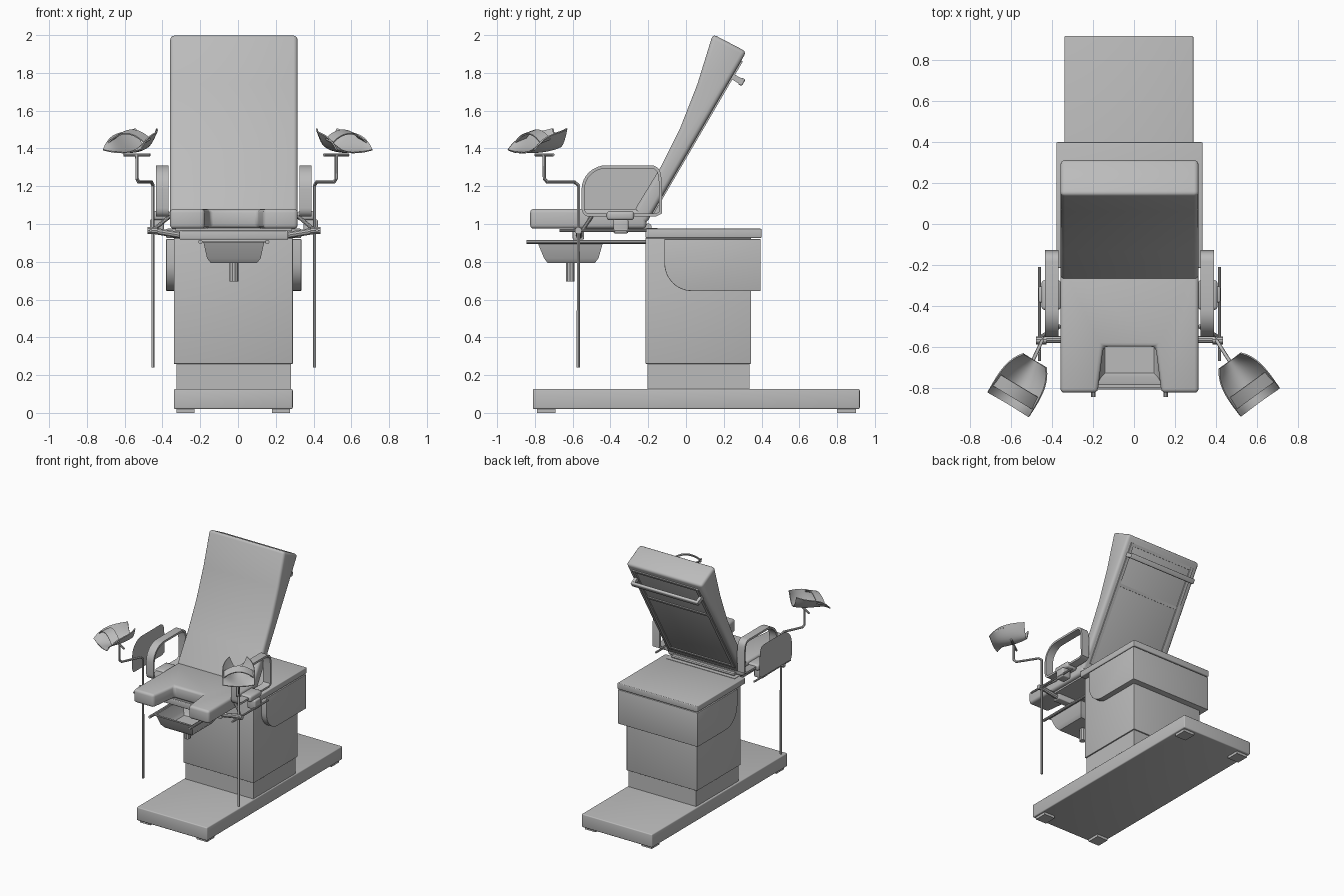
import bpy, bmesh, math
from mathutils import Vector, Matrix

cube = bpy.data.objects.get("Cube")
if cube:
    bpy.data.objects.remove(cube, do_unlink=True)

GREY = (0.5, 0.5, 0.5, 1)
grey = bpy.data.materials.new("plain_grey")
grey.use_nodes = True
grey.diffuse_color = GREY
grey.node_tree.nodes["Principled BSDF"].inputs["Base Color"].default_value = GREY

CX = -0.022  # the body's centre line


def finish(obj, bevel=0.0, segments=3, thickness=0.0):
    """Add modifiers, turn the object into a plain mesh, shade and colour it."""
    if thickness:
        mod = obj.modifiers.new("Solidify", 'SOLIDIFY')
        mod.thickness, mod.offset = thickness, 0
    if bevel:
        mod = obj.modifiers.new("Bevel", 'BEVEL')
        mod.width, mod.segments = bevel, segments
        mod.limit_method, mod.angle_limit = 'ANGLE', math.radians(40)
    bpy.ops.object.select_all(action='DESELECT')
    obj.select_set(True)
    bpy.context.view_layer.objects.active = obj
    bpy.ops.object.convert(target='MESH')
    obj = bpy.context.object
    obj.data.materials.clear()
    obj.data.materials.append(grey)
    bpy.ops.object.shade_smooth_by_angle(angle=math.radians(35))
    return obj


def from_bmesh(name, bm, **kw):
    bmesh.ops.recalc_face_normals(bm, faces=bm.faces)
    mesh = bpy.data.meshes.new(name)
    bm.to_mesh(mesh)
    bm.free()
    obj = bpy.data.objects.new(name, mesh)
    bpy.context.collection.objects.link(obj)
    return finish(obj, **kw)


def box(name, x, y, z, matrix=None, **kw):
    bm = bmesh.new()
    bmesh.ops.create_cube(bm, size=1)
    for v in bm.verts:
        v.co = Vector([a + (b - a) * (c + 0.5) for (a, b), c in zip((x, y, z), v.co)])
    if matrix:
        bm.transform(matrix)
    return from_bmesh(name, bm, **kw)


def prism(name, pts, axis, lo, hi, caps=True, **kw):
    """Extrude an outline along x (points are y, z) or z (points are x, y)."""
    place = (lambda p, t: (t, *p)) if axis == 'x' else (lambda p, t: (*p, t))
    bm = bmesh.new()
    rows = [[bm.verts.new(place(p, t)) for p in pts] for t in (lo, hi)]
    n = len(pts)
    for i in range(n):
        j = (i + 1) % n
        bm.faces.new((rows[0][i], rows[0][j], rows[1][j], rows[1][i]))
    if caps:
        for row in rows:
            bm.faces.new(row)
    return from_bmesh(name, bm, **kw)


def tube(name, pts, radius):
    curve = bpy.data.curves.new(name, 'CURVE')
    curve.dimensions = '3D'
    curve.bevel_depth, curve.bevel_resolution, curve.use_fill_caps = radius, 3, True
    spline = curve.splines.new('POLY')
    spline.points.add(len(pts) - 1)
    for p, co in zip(spline.points, pts):
        p.co = (*co, 1)
    obj = bpy.data.objects.new(name, curve)
    bpy.context.collection.objects.link(obj)
    return finish(obj)


def arc(cx, cy, rx, ry, start, end, steps=8):
    angles = [math.radians(start + (end - start) * i / steps) for i in range(steps + 1)]
    return [(cx + rx * math.cos(a), cy + ry * math.sin(a)) for a in angles]


# Base with four feet
box("base_plate", (-0.34, 0.29), (-0.81, 0.92), (0.02, 0.127), bevel=0.008)
for fx in (-0.325, 0.18):
    for fy in (-0.79, 0.8):
        box("base_foot", (fx, fx + 0.095), (fy, fy + 0.1), (0, 0.022))

# Column and housing
box("lower_column", (-0.325, 0.28), (-0.205, 0.335), (0.12, 0.262))
box("upper_column", (-0.34, 0.29), (-0.215, 0.345), (0.26, 0.925), bevel=0.003)
prism("column_housing", [(-0.115, 0.92)] + arc(0.03, 0.795, 0.145, 0.15, 180, 270)
      + [(0.395, 0.645), (0.395, 0.92)], 'x', -0.38, 0.335, bevel=0.003)
box("housing_lid", (-0.38, 0.335), (-0.215, 0.4), (0.926, 0.975), bevel=0.006)

# Seat cushion with front cutout
prism("seat_cushion", [(-0.36, -0.825), (-0.178, -0.825), (-0.15, -0.6), (0.106, -0.6),
                       (0.134, -0.825), (0.316, -0.825), (0.316, -0.21), (-0.36, -0.21)],
      'z', 0.975, 1.08, bevel=0.02)
box("seat_board", (-0.33, 0.286), (-0.59, -0.15), (0.962, 0.978))

# Backrest cushion
prism("backrest_cushion", [(-0.235, 0.985), (-0.275, 1.07), (-0.135, 1.3), (-0.03, 1.51),
                           (0.06, 1.74), (0.142, 2.005), (0.32, 1.912), (-0.2, 1.02)],
      'x', -0.36, 0.316, bevel=0.022)

# Frame and handle on the tilted back face
tilt = Matrix.Translation((CX, 0.31, 1.9)) @ Matrix.Rotation(math.radians(-30.3), 4, 'X')
for s in (-1, 1):
    box("back_frame_side", sorted((s * 0.27, s * 0.295)), (-0.005, 0.012), (-0.98, -0.04), tilt)
    box("handle_bracket", sorted((s * 0.275, s * 0.3)), (-0.01, 0.07), (-0.15, -0.12), tilt)
for h in (-0.98, -0.37, -0.06):
    box("back_frame_bar", (-0.28, 0.28), (-0.005, 0.01), (h, h + 0.022), tilt)
box("back_handle", (-0.3, 0.3), (0.05, 0.073), (-0.155, -0.115), tilt, bevel=0.008)
tube("backrest_hinge", [(-0.3, -0.2, 0.985), (0.256, -0.2, 0.985)], 0.018)

# Open basin, rails and drain
bm = bmesh.new()
loops = []
for hx, y0, y1, z in ((0.185, -0.8, -0.42, 0.905), (0.16, -0.785, -0.44, 0.905),
                      (0.14, -0.75, -0.465, 0.82), (0.12, -0.73, -0.485, 0.795)):
    loops.append([bm.verts.new((CX + sx * hx, y, z))
                  for sx, y in ((-1, y0), (1, y0), (1, y1), (-1, y1))])
for a, b in zip(loops, loops[1:]):
    for i in range(4):
        j = (i + 1) % 4
        bm.faces.new((a[i], a[j], b[j], b[i]))
bm.faces.new(loops[-1])
from_bmesh("basin", bm, thickness=0.006)
tube("basin_drain", [(CX, -0.613, 0.8), (CX, -0.613, 0.695)], 0.024)
for s in (-1, 1):
    tube("basin_rail", [(CX + s * 0.177, -0.845, 0.905), (CX + s * 0.177, -0.2, 0.905)], 0.011)

# Cross beam carrying the leg supports
box("cross_beam", (-0.31, 0.266), (-0.6, -0.54), (0.918, 0.965), bevel=0.006)

# Armrest loops, their mounts and side rods
loop = ([(-0.135, 1.06), (-0.135, 1.22)] + arc(-0.185, 1.255, 0.045, 0.048, 0, 90, 5)
        + arc(-0.42, 1.183, 0.125, 0.12, 90, 180)
        + arc(-0.515, 1.085, 0.03, 0.038, 180, 270, 5) + [(-0.16, 1.047)])
for s in (-1, 1):
    def span(a, b):
        return sorted((CX + s * a, CX + s * b))
    prism("armrest_loop", loop, 'x', *span(0.347, 0.412), caps=False, thickness=0.016)
    box("armrest_mount", span(0.335, 0.43), (-0.42, -0.275), (1.02, 1.068), bevel=0.015)
    box("armrest_knob", span(0.37, 0.445), (-0.385, -0.305), (0.95, 1.025), bevel=0.01)
    tube("side_rod", [(CX + s * 0.44, -0.67, 0.965), (CX + s * 0.44, -0.21, 0.965)], 0.008)
    tube("support_arm", [(CX + s * 0.28, -0.565, 0.94), (CX + s * 0.43, -0.565, 0.965)], 0.018)
    tube("support_brace", [(CX + s * 0.43, -0.55, 0.965), (CX + s * 0.34, -0.5, 1.04)], 0.01)
    tube("rod_clamp", [(CX + s * 0.405, -0.57, 0.965), (CX + s * 0.458, -0.57, 0.965)], 0.019)

# Loose side panel standing off the right armrest
bm = bmesh.new()
bm.faces.new([bm.verts.new((-0.565, y, z)) for y, z in loop])
from_bmesh("side_panel", bm)


def leg_rest(side, x, y, angle):
    """A flared trough with a strap arched across it, turned outward."""
    turn = Matrix.Translation((x, y, 0)) @ Matrix.Rotation(angle, 4, 'Z')

    def sheet(name, half_w, v0, v1, height):
        bm = bmesh.new()
        nu, nv = 14, 10
        grid = []
        for j in range(nv + 1):
            t = j / nv
            v = v0 + (v1 - v0) * t
            row = []
            for i in range(nu + 1):
                u = 2 * i / nu - 1
                row.append(bm.verts.new(turn @ Vector((u * half_w(t), v(u) if callable(v) else v,
                                                       height(u, t)))))
            grid.append(row)
        for j in range(nv):
            for i in range(nu):
                bm.faces.new((grid[j][i], grid[j][i + 1], grid[j + 1][i + 1], grid[j + 1][i]))
        from_bmesh(name, bm, thickness=0.007)

    # t runs from the rounded rear end to the flared front end
    sheet(side + "_leg_trough", lambda t: 0.118 * (1 - 0.45 * (1 - t) ** 4), 0.125, -0.125,
          lambda u, t: 1.378 + 0.098 * u * u * (1 - 0.85 * t ** 4) + 0.03 * (1 - t) ** 3)
    sheet(side + "_leg_strap", lambda t: 0.115, -0.02, -0.085,
          lambda u, t: 1.497 - 0.05 * u * u - 0.02 * t)


# Leg support posts with their troughs
for side, x, top_x, head, angle in (("right", -0.45, -0.535, (-0.55, -0.775), -31),
                                    ("left", 0.405, 0.52, (0.543, -0.77), 36)):
    tube(side + "_leg_post", [(x, -0.57, 0.24), (x, -0.57, 1.205), (x + (top_x - x) * 0.1, -0.59, 1.222),
                              (x + (top_x - x) * 0.9, -0.735, 1.222), (top_x, -0.75, 1.24),
                              (top_x, -0.75, 1.365)], 0.009)
    a = math.radians(angle)
    dx, dy = 0.08 * math.cos(a), 0.08 * math.sin(a)
    tube(side + "_trough_bar", [(top_x - dx, -0.75 - dy, 1.366), (top_x + dx, -0.75 + dy, 1.366)], 0.008)
    leg_rest(side, *head, a)
